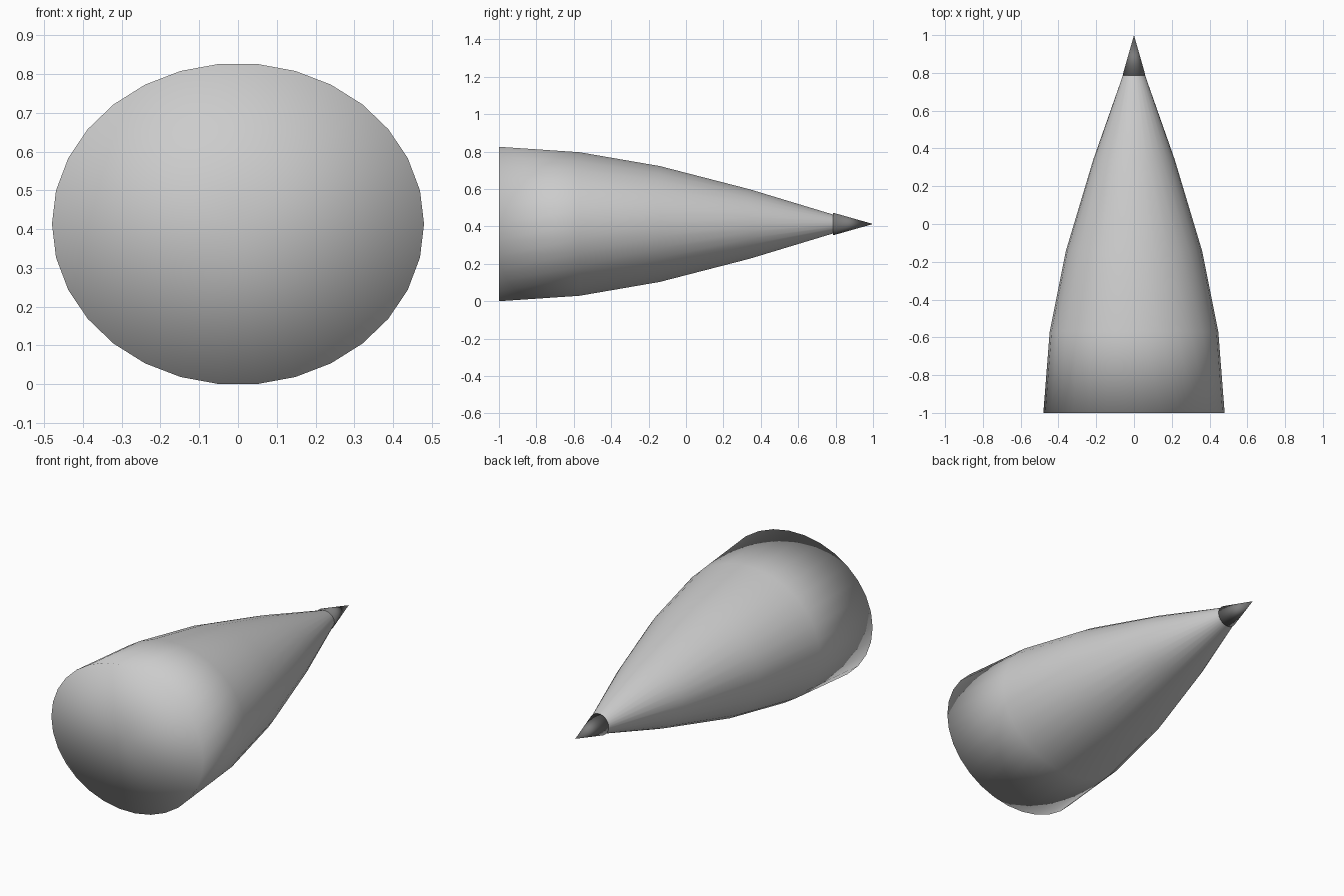
import bpy, bmesh
from math import sin, cos, tau

if "Cube" in bpy.data.objects:
    bpy.data.objects.remove(bpy.data.objects["Cube"])

CENTRE_Z = 0.413


def lathe(name, profile, rx, rz, sides):
    """Elliptical body along y; profile = (y, scale), scale 0 makes a pole."""
    bm = bmesh.new()
    rings = []
    for y, s in profile:
        count = sides if s else 1
        rings.append([bm.verts.new((rx * s * cos(tau * i / sides), y,
                                    CENTRE_Z + rz * s * sin(tau * i / sides)))
                      for i in range(count)])
    for a, b in zip(rings, rings[1:]):
        for i in range(sides):
            j = (i + 1) % sides
            if len(a) == 1:
                bm.faces.new((a[0], b[i], b[j]))
            elif len(b) == 1:
                bm.faces.new((a[i], a[j], b[0]))
            else:
                bm.faces.new((a[i], a[j], b[j], b[i]))
    bmesh.ops.recalc_face_normals(bm, faces=bm.faces)
    for f in bm.faces:
        f.smooth = True
    mesh = bpy.data.meshes.new(name)
    bm.to_mesh(mesh)
    bm.free()
    obj = bpy.data.objects.new(name, mesh)
    bpy.context.collection.objects.link(obj)
    return obj


# Oval tapering shell, closed and smooth-shaded over its flat base
lathe("nose_body",
      [(-1.0, 0), (-1.0, 1), (-0.57, 0.93), (-0.14, 0.75),
       (0.34, 0.45), (0.79, 0.12), (0.9, 0)],
      0.48, 0.415, 30)

# Small dark round point
tip = lathe("nose_tip", [(0.785, 0), (0.785, 1), (1.0, 0)], 0.061, 0.061, 30)
dark = bpy.data.materials.new("dark_grey")
dark.diffuse_color = (0.2, 0.2, 0.2, 1)
dark.use_nodes = True
dark.node_tree.nodes["Principled BSDF"].inputs["Base Color"].default_value = dark.diffuse_color
tip.data.materials.append(dark)
